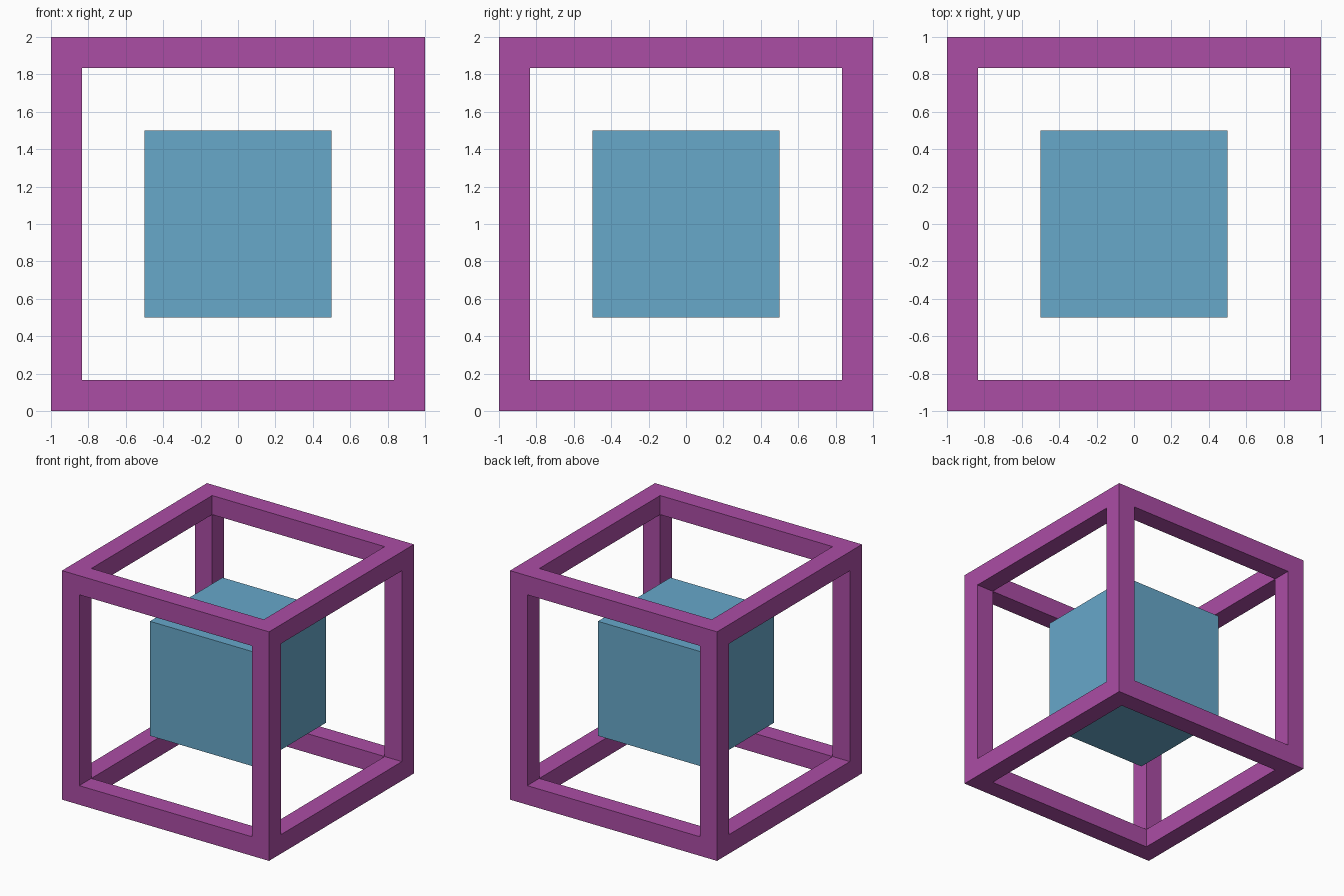
import bpy
import bmesh
from mathutils import Matrix

default = bpy.data.objects.get("Cube")
if default:
    bpy.data.objects.remove(default, do_unlink=True)

BEAM = 1 / 6                       # square section of the frame beams
CENTRE = Matrix.Translation((0, 0, 1))


def make_material(name, color):
    mat = bpy.data.materials.new(name)
    mat.use_nodes = True
    mat.diffuse_color = color
    mat.node_tree.nodes["Principled BSDF"].inputs["Base Color"].default_value = color
    return mat


def make_object(name, bm, mat):
    mesh = bpy.data.meshes.new(name)
    bm.to_mesh(mesh)
    bm.free()
    mesh.materials.append(mat)
    obj = bpy.data.objects.new(name, mesh)
    bpy.context.collection.objects.link(obj)
    return obj


purple = make_material("purple", (0.407, 0.074, 0.376, 1))
blue = make_material("blue", (0.136, 0.392, 0.591, 1))

# Open frame: inset each side of a cube, push the openings in until they meet
bm = bmesh.new()
bmesh.ops.create_cube(bm, size=2, matrix=CENTRE)
sides = bm.faces[:]
bmesh.ops.inset_individual(bm, faces=sides, thickness=BEAM, use_even_offset=True)
caps = bmesh.ops.extrude_discrete_faces(bm, faces=sides)["faces"]
for cap in caps:
    cap.normal_update()
    bmesh.ops.translate(bm, verts=cap.verts, vec=-cap.normal * BEAM)
bmesh.ops.delete(bm, geom=caps, context="FACES_ONLY")
bmesh.ops.remove_doubles(bm, verts=bm.verts, dist=0.001)
bmesh.ops.recalc_face_normals(bm, faces=bm.faces)
make_object("outer_frame", bm, purple)

# Solid block floating in the middle
bm = bmesh.new()
bmesh.ops.create_cube(bm, size=1, matrix=CENTRE)
make_object("inner_block", bm, blue)
